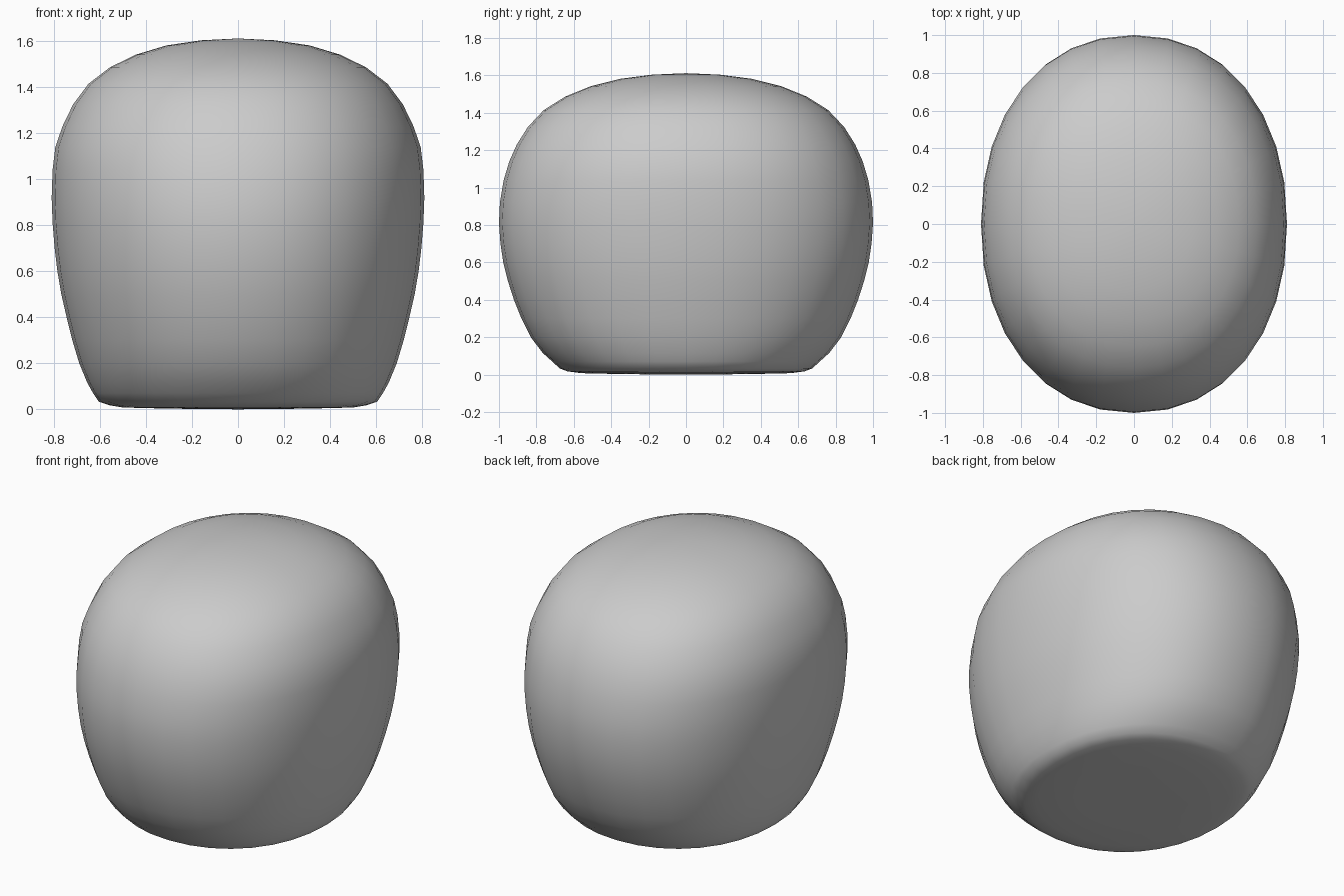
import bpy, bmesh
from math import sin, cos, pi, copysign

if "Cube" in bpy.data.objects:
    bpy.data.objects.remove(bpy.data.objects["Cube"])

SEGMENTS = 32
POWER = 2 / 2.17  # slightly squared oval section

# Half width, half depth, height of each ring, bottom to top
RINGS = [
    (0.30, 0.34, 0.003), (0.50, 0.56, 0.008), (0.56, 0.635, 0.018),
    (0.605, 0.675, 0.033), (0.63, 0.715, 0.07), (0.655, 0.765, 0.115),
    (0.69, 0.83, 0.20), (0.72, 0.88, 0.30), (0.745, 0.92, 0.40),
    (0.768, 0.952, 0.50), (0.785, 0.977, 0.60), (0.797, 0.992, 0.70),
    (0.806, 1.0, 0.81), (0.81, 0.995, 0.92), (0.806, 0.975, 1.04),
    (0.794, 0.945, 1.14), (0.763, 0.905, 1.23), (0.717, 0.845, 1.325),
    (0.65, 0.76, 1.415), (0.556, 0.645, 1.487), (0.443, 0.51, 1.542),
    (0.31, 0.35, 1.582), (0.16, 0.18, 1.604),
]


def rounded(v):
    return copysign(abs(v) ** POWER, v)


# Body: oval rings skinned together and closed with poles
bm = bmesh.new()
loops = []
for w, d, z in RINGS:
    angles = [2 * pi * i / SEGMENTS for i in range(SEGMENTS)]
    loops.append([bm.verts.new((w * rounded(cos(a)), d * rounded(sin(a)), z))
                  for a in angles])
bottom = bm.verts.new((0, 0, 0))
top = bm.verts.new((0, 0, 1.612))
for i in range(SEGMENTS):
    j = (i + 1) % SEGMENTS
    for lo, hi in zip(loops, loops[1:]):
        bm.faces.new((lo[i], lo[j], hi[j], hi[i]))
    bm.faces.new((bottom, loops[0][j], loops[0][i]))
    bm.faces.new((top, loops[-1][i], loops[-1][j]))
bmesh.ops.recalc_face_normals(bm, faces=bm.faces)
for f in bm.faces:
    f.smooth = True

mesh = bpy.data.meshes.new("rounded_body")
bm.to_mesh(mesh)
bm.free()
body = bpy.data.objects.new("rounded_body", mesh)
bpy.context.collection.objects.link(body)
